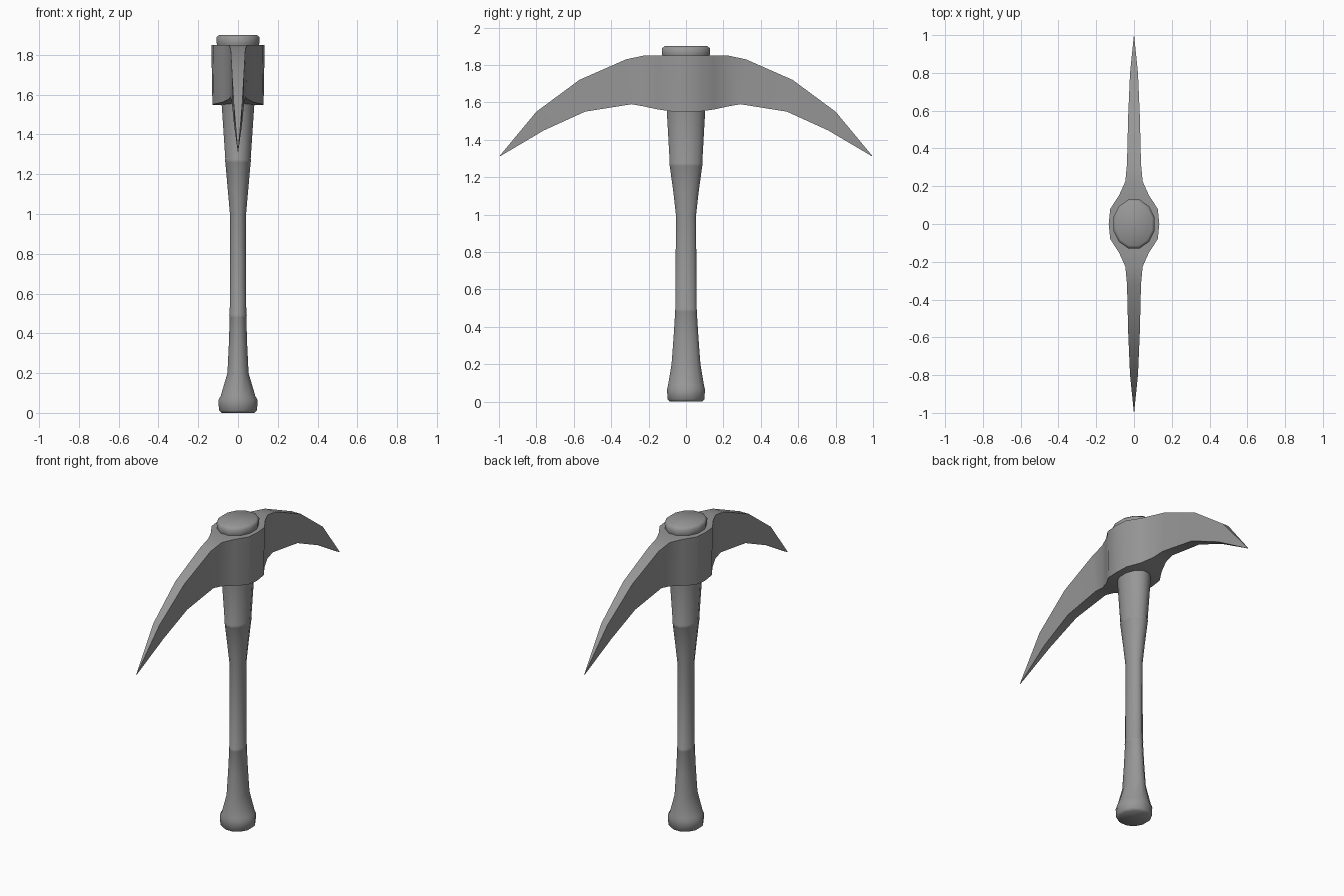
import bpy, bmesh
from math import cos, sin, pi

if "Cube" in bpy.data.objects:
    bpy.data.objects.remove(bpy.data.objects["Cube"])

# dark grey finish shared by all parts
grey = bpy.data.materials.new("dark_grey")
grey.diffuse_color = (.31, .31, .31, 1)
grey.use_nodes = True
grey.node_tree.nodes["Principled BSDF"].inputs["Base Color"].default_value = grey.diffuse_color


def loft(name, rings, angle=60):
    """Skin a series of equal-length vertex rings and cap both ends."""
    bm = bmesh.new()
    vs = [[bm.verts.new(p) for p in r] for r in rings]
    n = len(vs[0])
    for a, b in zip(vs, vs[1:]):
        for i in range(n):
            j = (i + 1) % n
            bm.faces.new((a[i], a[j], b[j], b[i]))
    bm.faces.new(vs[0])
    bm.faces.new(vs[-1])
    bmesh.ops.recalc_face_normals(bm, faces=bm.faces)
    me = bpy.data.meshes.new(name)
    bm.to_mesh(me)
    bm.free()
    me.materials.append(grey)
    ob = bpy.data.objects.new(name, me)
    bpy.context.collection.objects.link(ob)
    bpy.ops.object.select_all(action='DESELECT')
    ob.select_set(True)
    bpy.context.view_layer.objects.active = ob
    bpy.ops.object.shade_smooth_by_angle(angle=angle * pi / 180)
    return ob


def oval(z, rx, ry, n=12):
    return [(rx * cos(2 * pi * (i + .5) / n), ry * sin(2 * pi * (i + .5) / n), z)
            for i in range(n)]


# handle: oval sections (z, x radius, y radius), with knob and two grip bands
handle = [(0, .085, .09), (.012, .099, .102), (.065, .102, .105), (.085, .09, .10),
          (.2, .055, .08), (.34, .048, .069), (.48, .043, .06), (.488, .046, .062),
          (.496, .043, .058), (1.0, .042, .056), (1.12, .053, .07), (1.26, .066, .09),
          (1.268, .069, .093), (1.277, .066, .09), (1.55, .085, .106), (1.84, .09, .11)]
loft("handle", [oval(*s) for s in handle])

# oval end cap above the head
cap = [(1.83, .105, .125), (1.858, .111, .133), (1.888, .113, .134), (1.90, .098, .118)]
loft("handle_cap", [oval(*s) for s in cap])

# head: half stations (top y, top z, bottom y, bottom z, half width)
half = [(0, 1.85, 0, 1.548, .134), (.08, 1.85, .08, 1.552, .126),
        (.15, 1.85, .15, 1.562, .08), (.225, 1.85, .225, 1.578, .046),
        (.32, 1.83, .29, 1.59, .037), (.57, 1.72, .54, 1.55, .031),
        (.80, 1.55, .76, 1.45, .021), (.995, 1.315, .995, 1.311, .001)]


def section(s, side):
    ty, tz, by, bz, w = s
    return [(-w, side * ty, tz), (w, side * ty, tz),
            (w * .96, side * by, bz), (-w * .96, side * by, bz)]


loft("pick_head", [section(s, -1) for s in half[:0:-1]] + [section(s, 1) for s in half], 35)
